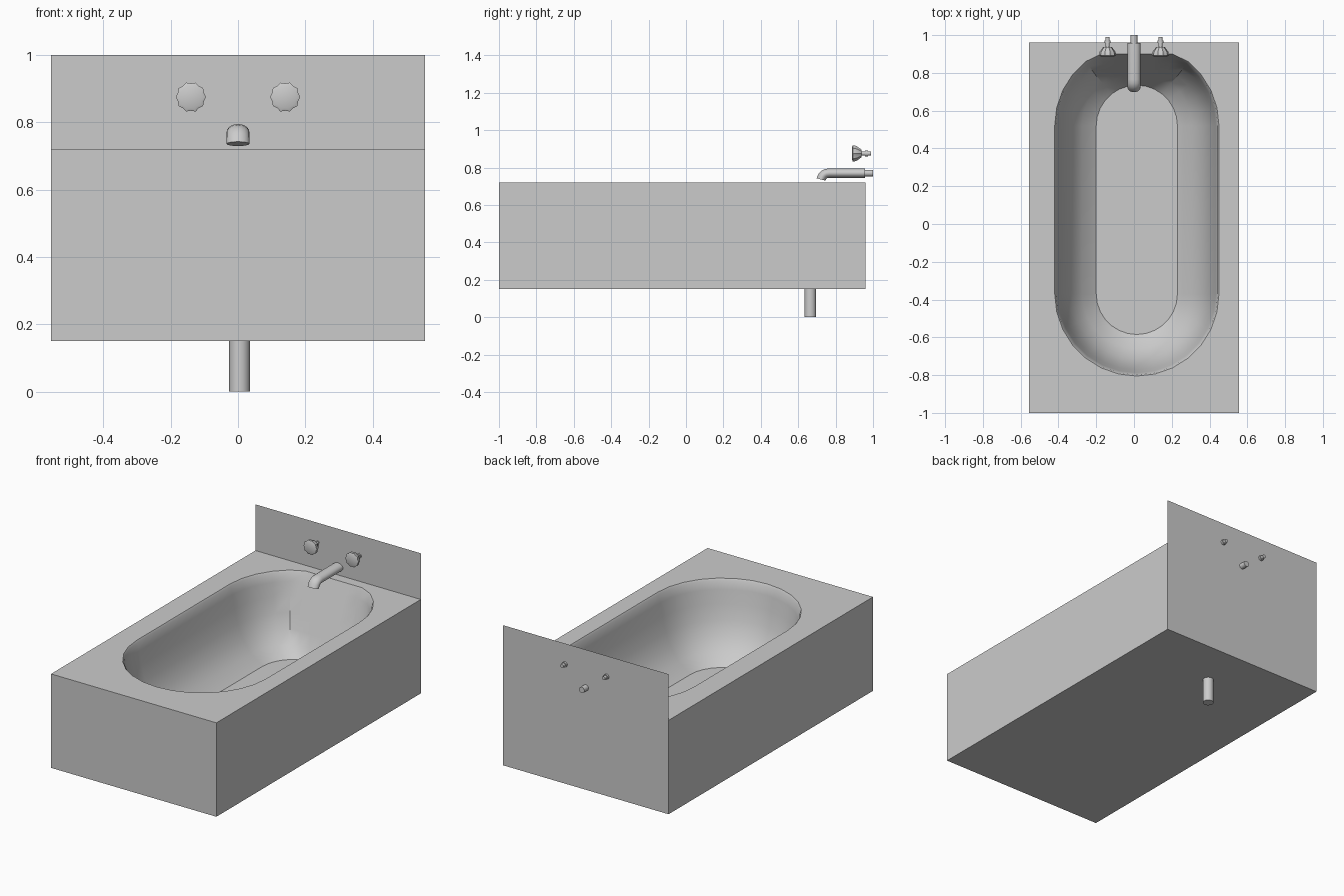
import bpy, bmesh, math

if "Cube" in bpy.data.objects:
    bpy.data.objects.remove(bpy.data.objects["Cube"])

grey = bpy.data.materials.new("plain grey")
grey.diffuse_color = (0.6, 0.6, 0.6, 1)
grey.use_nodes = True
grey.node_tree.nodes["Principled BSDF"].inputs["Base Color"].default_value = grey.diffuse_color

X, Y0, Y1 = 0.555, -1.0, 0.96          # outer shell
Z0, Z1, ZW = 0.15, 0.72, 1.0           # underside, rim, splash wall top
CX, CF, CB = 0.015, -0.37, 0.52        # basin centre line and end-arc centres
FLOOR, SEG = 0.28, 14


def finish(name, bm, angle=30, normals=True):
    if normals:
        bmesh.ops.recalc_face_normals(bm, faces=bm.faces[:])
    me = bpy.data.meshes.new(name)
    bm.to_mesh(me)
    bm.free()
    ob = bpy.data.objects.new(name, me)
    bpy.context.collection.objects.link(ob)
    me.materials.append(grey)
    bpy.ops.object.select_all(action='DESELECT')
    ob.select_set(True)
    bpy.context.view_layer.objects.active = ob
    bpy.ops.object.shade_smooth_by_angle(angle=math.radians(angle))
    return ob


def loft(bm, rings, cap_start=True, cap_end=True):
    vs = [[bm.verts.new(p) for p in r] for r in rings]
    n = len(vs[0])
    for a, b in zip(vs, vs[1:]):
        for i in range(n):
            j = (i + 1) % n
            bm.faces.new((a[i], a[j], b[j], b[i]))
    if cap_start:
        bm.faces.new(vs[0][::-1])
    if cap_end:
        bm.faces.new(vs[-1])


def stadium(r, z):
    """Basin outline, cut flat at the tap end by a sloping plane."""
    limit = 0.735 + 0.165 * (z - FLOOR) / (Z1 - FLOOR)
    pts = []
    for cy, start in ((CB, 0), (CF, math.pi)):
        for i in range(SEG + 1):
            a = start + math.pi * i / SEG
            pts.append((CX + r * math.cos(a), min(cy + r * math.sin(a), limit), z))
    return pts


def y_rings(x, z, profile, n, flute=0.0):
    """Rings around the y axis from (y, radius) pairs, optionally fluted."""
    return [[(x + r * (1 - flute * (i % 2)) * math.cos(2 * math.pi * i / n), y,
              z + r * (1 - flute * (i % 2)) * math.sin(2 * math.pi * i / n))
             for i in range(n)] for y, r in profile]


# Surround: open box whose top has the basin opening
bm = bmesh.new()
corners = [(-X, Y0), (X, Y0), (X, Y1), (-X, Y1)]
low = [bm.verts.new((x, y, Z0)) for x, y in corners]
top = [bm.verts.new((x, y, Z1)) for x, y in corners]
bm.faces.new(low[::-1])
for i in range(4):
    j = (i + 1) % 4
    bm.faces.new((low[i], low[j], top[j], top[i]))
hole = [bm.verts.new(p) for p in stadium(0.435, Z1)]
edges = [bm.edges.get((top[i], top[(i + 1) % 4])) for i in range(4)]
edges += [bm.edges.new((hole[i], hole[(i + 1) % len(hole)])) for i in range(len(hole))]
bmesh.ops.triangle_fill(bm, use_beauty=True, use_dissolve=False, edges=edges)
finish("bath_surround", bm)

# Splash wall: thin sheet rising above the back edge
bm = bmesh.new()
bm.faces.new([bm.verts.new(p) for p in
              ((-X, Y1, Z1), (X, Y1, Z1), (X, Y1, ZW), (-X, Y1, ZW))])
finish("splash_wall", bm, normals=False)

# Basin: rounded lip, curved sides and flat floor, facing inward
bm = bmesh.new()
section = [(0.435, Z1), (0.428, 0.71), (0.418, 0.66), (0.402, 0.58), (0.38, 0.49),
           (0.345, 0.41), (0.29, 0.335), (0.215, FLOOR)]
loft(bm, [stadium(r, z) for r, z in section], cap_start=False)
bmesh.ops.recalc_face_normals(bm, faces=bm.faces[:])
floor = min(bm.faces, key=lambda f: f.calc_center_median().z)
if floor.normal.z < 0:
    bmesh.ops.reverse_faces(bm, faces=bm.faces[:])
finish("basin", bm, normals=False)

# Drain pipe, ending just above the basin floor
bm = bmesh.new()
bmesh.ops.create_cone(bm, cap_ends=True, cap_tris=True, segments=16,
                      radius1=0.031, radius2=0.031, depth=FLOOR + 0.003)
bmesh.ops.translate(bm, verts=bm.verts[:], vec=(0.005, 0.665, (FLOOR + 0.003) / 2))
finish("drain_pipe", bm)

# Taps: fluted handle, neck and stem
for side, x in (("left", -0.14), ("right", 0.14)):
    bm = bmesh.new()
    loft(bm, y_rings(x, 0.875, [(0.888, 0.036), (0.892, 0.045), (0.91, 0.043),
                                (0.938, 0.022)], 20, 0.1))
    loft(bm, y_rings(x, 0.875, [(0.935, 0.011), (0.958, 0.011), (0.958, 0.016),
                                (0.972, 0.016), (0.972, 0.011), (0.99, 0.011)], 16))
    finish(side + "_tap", bm)

# Spout: oval tube bending down to an open-looking mouth
bm = bmesh.new()
path = [(0.958, 0.77, 0), (0.765, 0.77, 0), (0.75, 0.768, 15), (0.738, 0.762, 33),
        (0.729, 0.752, 52), (0.722, 0.736, 75)]
rings = []
for y, z, tilt in path:
    t = math.radians(tilt)
    rings.append([(0.034 * math.cos(a), y - 0.025 * math.sin(a) * math.sin(t),
                   z + 0.025 * math.sin(a) * math.cos(t))
                  for a in (2 * math.pi * i / 20 for i in range(20))])
loft(bm, rings)
finish("spout", bm)

# Supply stub behind the spout
bm = bmesh.new()
loft(bm, y_rings(0, 0.77, [(0.95, 0.018), (1.0, 0.018)], 16))
finish("supply_stub", bm)
